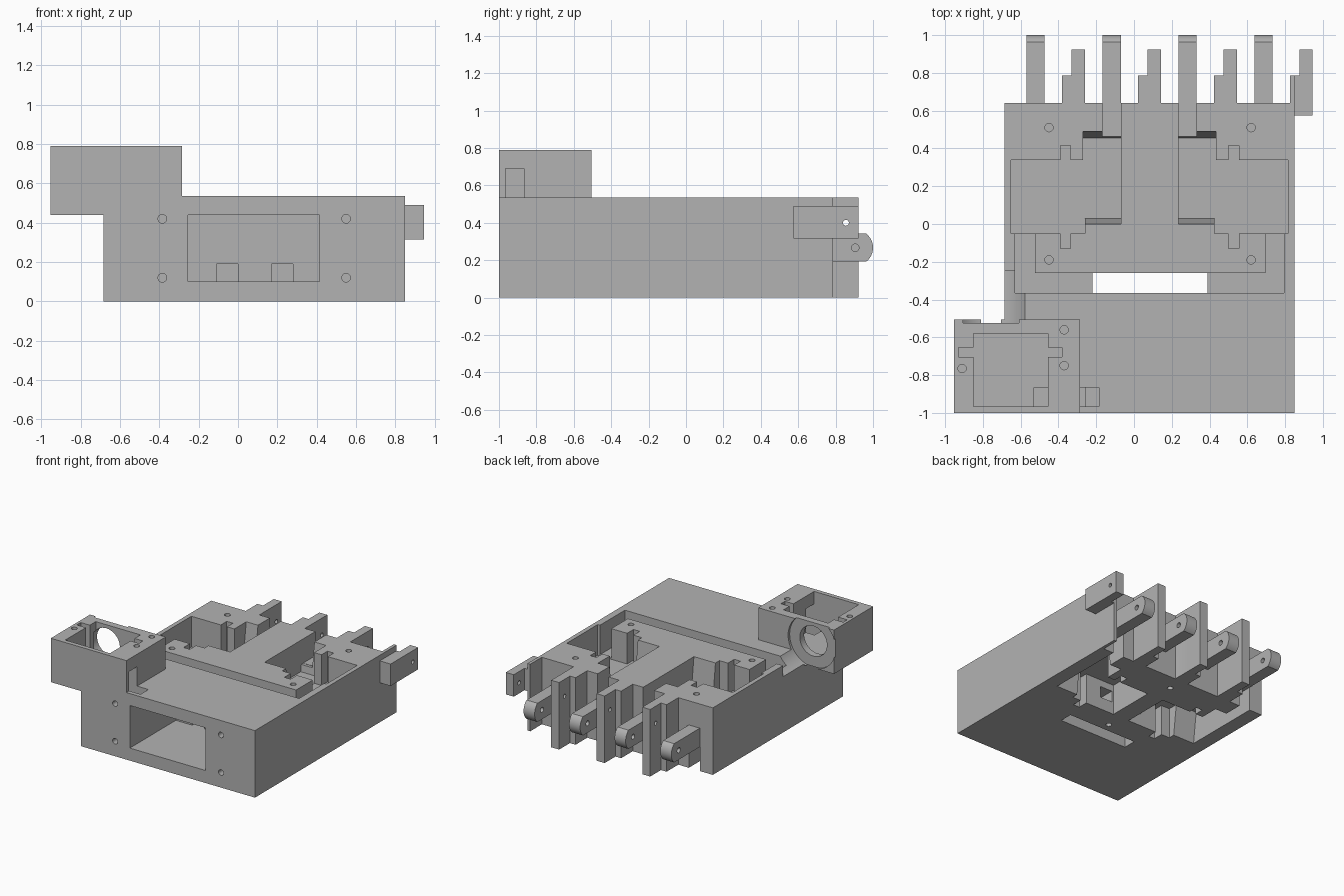
import bpy, bmesh, math
from mathutils import Matrix, Vector

if "Cube" in bpy.data.objects:
    bpy.data.objects.remove(bpy.data.objects["Cube"], do_unlink=True)

grey = bpy.data.materials.new("plain grey")
grey.use_nodes = True
grey.diffuse_color = (0.45, 0.45, 0.45, 1)
grey.node_tree.nodes["Principled BSDF"].inputs["Base Color"].default_value = (0.45, 0.45, 0.45, 1)

parts = []


def finish(name, bm):
    bmesh.ops.recalc_face_normals(bm, faces=bm.faces)
    mesh = bpy.data.meshes.new(name)
    bm.to_mesh(mesh)
    bm.free()
    mesh.materials.append(grey)
    obj = bpy.data.objects.new(name, mesh)
    bpy.context.collection.objects.link(obj)
    return obj


def box(name, x, y, z):
    bm = bmesh.new()
    size = Vector((x[1] - x[0], y[1] - y[0], z[1] - z[0]))
    mid = Vector((x[0] + x[1], y[0] + y[1], z[0] + z[1])) / 2
    bmesh.ops.create_cube(bm, size=1, matrix=Matrix.Translation(mid) @ Matrix.Diagonal(size.to_4d()))
    return finish(name, bm)


def rod(name, axis, mid, r, length, sides=24):
    bm = bmesh.new()
    turn = {"x": Matrix.Rotation(math.pi / 2, 4, "Y"), "y": Matrix.Rotation(math.pi / 2, 4, "X"),
            "z": Matrix.Identity(4)}[axis]
    bmesh.ops.create_cone(bm, cap_ends=True, segments=sides, radius1=r, radius2=r, depth=length,
                          matrix=Matrix.Translation(mid) @ turn)
    return finish(name, bm)


def prism(name, profile, x):
    """Extrude a (y, z) outline along x."""
    bm = bmesh.new()
    face = bm.faces.new([bm.verts.new((x[0], y, z)) for y, z in profile])
    out = bmesh.ops.extrude_face_region(bm, geom=[face])
    bmesh.ops.translate(bm, vec=(x[1] - x[0], 0, 0),
                        verts=[v for v in out["geom"] if isinstance(v, bmesh.types.BMVert)])
    return finish(name, bm)


def combine(obj, tool, operation="DIFFERENCE"):
    tool.hide_render = True
    mod = obj.modifiers.new("cut", "BOOLEAN")
    mod.operation, mod.solver, mod.object = operation, "EXACT", tool
    bpy.context.view_layer.objects.active = obj
    bpy.ops.object.modifier_apply(modifier=mod.name)
    bpy.data.objects.remove(tool, do_unlink=True)


H = 0.535
MID = 0.0825

# Housing block with the raised corner box
housing = box("housing", (-0.685, 0.85), (-1, 0.64), (0, H))
combine(housing, box("corner", (-0.953, -0.285), (-1, -0.505), (0.44, 0.79)), "UNION")
parts.append(housing)


def cut(x, y, z):
    combine(housing, box("cutter", x, y, z))


def drill(axis, mid, r, length, sides=24):
    combine(housing, rod("cutter", axis, mid, r, length, sides))


# Four servo pockets: two from the top, two from below
for edge, d, top in ((-0.07, -1, True), (0.235, 1, True), (-0.57, 1, False), (0.735, -1, False)):
    def span(a, b):
        return tuple(sorted((edge + d * a, edge + d * b)))

    def height(floor):
        return (floor, H + 0.1) if top else (-0.1, H - floor)

    cut(span(0.19, 0.58), (-0.05, 0.34), height(0.29))
    cut(span(0.265, 0.32), (-0.13, 0.415), height(0.29))
    outline = [(0, H + 0.1), (0.49, H + 0.1), (0.49, H), (0.455, 0.285), (0.03, 0.285), (0, H)]
    if not top:
        outline = [(y, H - z) for y, z in outline]
    combine(housing, prism("cutter", outline, span(0, 0.2)))
    # Open slot over the hinge arm
    cut(span(0, 0.097), (0.45, 0.7), height(0.34))

# Cable trench around the bridge, open through the bottom
cut((-0.63, 0.795), (-0.365, -0.26), (0.3, 0.7))
cut((-0.22, 0.39), (-0.365, -0.26), (-0.1, 0.4))
for x in ((-0.63, -0.525), (0.695, 0.795)):
    cut(x, (-0.3, -0.04), (0.3, 0.7))

# Front bay and its two cable tunnels
cut((-0.255, 0.415), (-1.1, -0.42), (0.1, 0.44))
for x in ((-0.11, 0), (0.17, 0.28)):
    cut(x, (-0.45, -0.04), (0.1, 0.19))

# Corner box: pocket, ears, cable channel and round bearing seat
cut((-0.85, -0.455), (-0.965, -0.58), (0.5, 0.9))
cut((-0.93, -0.38), (-0.705, -0.655), (0.5, 0.9))
cut((-0.53, -0.185), (-0.965, -0.865), (0.43, 0.69))
drill("y", (-0.757, -0.385, 0.642), 0.209, 0.28, 64)
drill("y", (-0.757, -0.55, 0.642), 0.12, 0.1, 40)

# Screw holes
for y in (-0.19, 0.51):
    for x in (-0.45, 0.62):
        drill("z", (x, y, H), 0.022, 0.3)
    drill("z", (MID, y, 0), 0.022, 0.3)
for x in (-0.385, 0.55):
    for z in (0.12, 0.42):
        drill("y", (x, -1, z), 0.022, 0.3)
for x, y in ((-0.91, -0.765), (-0.37, -0.56), (-0.37, -0.75)):
    drill("z", (x, y, 0.79), 0.022, 0.3)

# Hinge arms with rounded ends
arc = [(0.905 + 0.095 * math.cos(a), 0.267 + 0.095 * math.sin(a))
       for a in (math.radians(-52 + 104 * i / 12) for i in range(13))]
for i, x in enumerate((-0.57, -0.167, 0.235, 0.637)):
    arm = prism("hinge_arm_%d" % (i + 1), [(0.485, 0.192)] + arc + [(0.485, 0.342)], (x, x + 0.097))
    combine(arm, rod("cutter", "x", (x, 0.905, 0.267), 0.02, 0.4))
    parts.append(arm)

# Stepped teeth with pin holes
for i, x in enumerate((-0.38, 0.022, 0.424)):
    tooth = box("tooth_%d" % (i + 1), (x, x + 0.12), (0.64, 0.787), (0, H))
    combine(tooth, box("tip", (x + 0.05, x + 0.12), (0.64, 0.923), (0, H)), "UNION")
    combine(tooth, rod("cutter", "x", (x, 0.855, 0.4), 0.016, 0.5))
    parts.append(tooth)

# End wall with the outer pin tab
tab = box("outer_tab", (0.825, 0.85), (0.64, 0.787), (0, H))
combine(tab, box("tab_base", (0.849, 0.945), (0.575, 0.787), (0.315, 0.49)), "UNION")
combine(tab, box("tab_tip", (0.875, 0.945), (0.7, 0.923), (0.315, 0.49)), "UNION")
combine(tab, rod("cutter", "x", (0.9, 0.855, 0.4), 0.016, 0.4))
parts.append(tab)

# Smooth only the round surfaces
bpy.ops.object.select_all(action="DESELECT")
for part in parts:
    part.select_set(True)
bpy.context.view_layer.objects.active = housing
bpy.ops.object.shade_smooth_by_angle(angle=math.radians(30))
